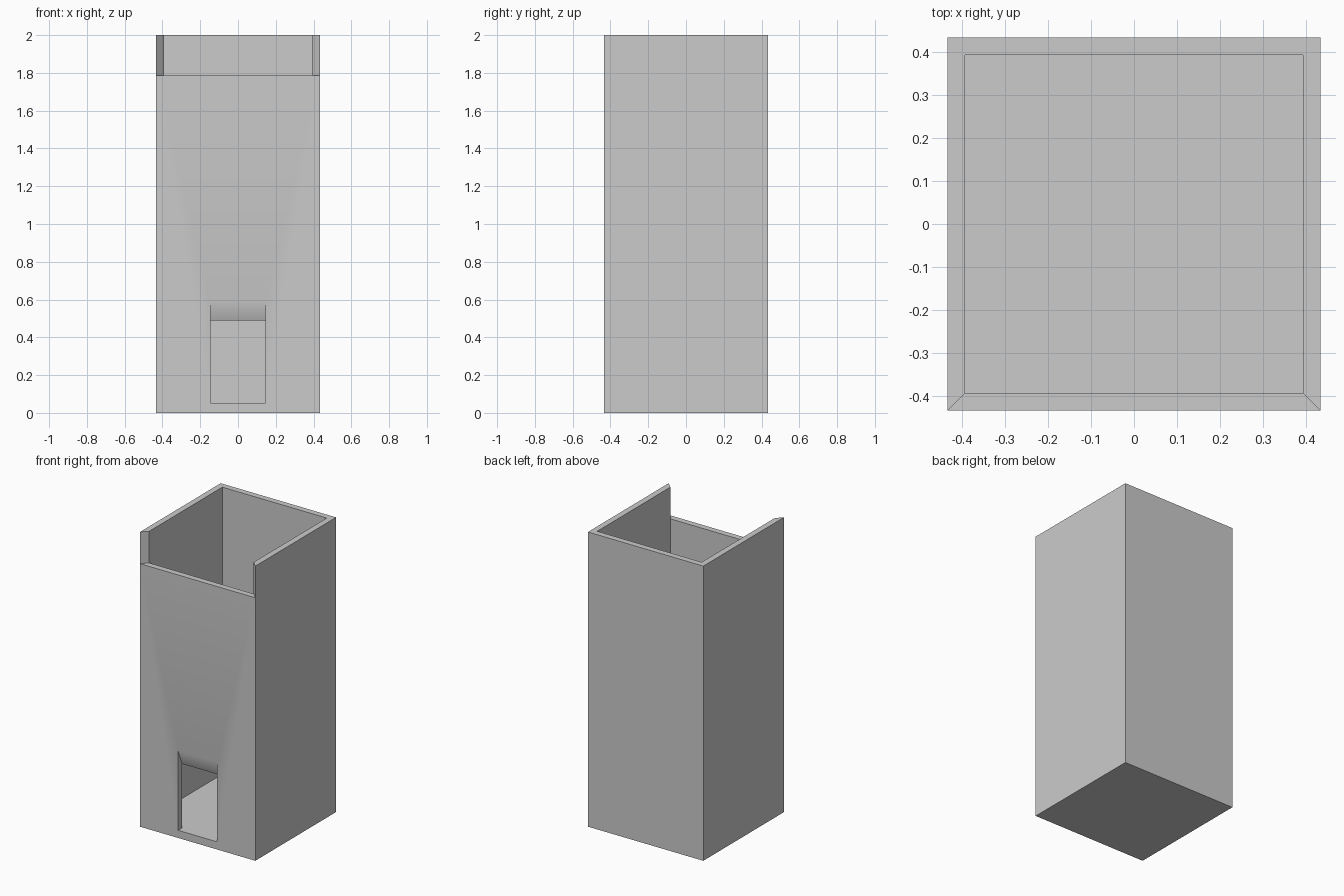
import bpy
import bmesh

cube = bpy.data.objects.get("Cube")
if cube:
    bpy.data.objects.remove(cube, do_unlink=True)

OUT, INN = 0.433, 0.392            # half widths outside and inside
TOP, FRONT_TOP, FLOOR = 2.0, 1.785, 0.052
DOOR = 0.146                       # half width of the doorway
DOOR_OUT, DOOR_IN = 0.59, 0.488    # doorway height outside and inside

grey = bpy.data.materials.new("plain grey")
grey.use_nodes = True
colour = (0.6, 0.6, 0.6, 1)
grey.diffuse_color = colour
grey.node_tree.nodes["Principled BSDF"].inputs["Base Color"].default_value = colour

bm = bmesh.new()


def face(*points):
    bm.faces.new([bm.verts.new(p) for p in points])


def ring(r, z):
    return [(-r, -r, z), (r, -r, z), (r, r, z), (-r, r, z)]


def front_panel(r, bottom, door_top):
    """Front wall skin with the doorway left open."""
    def rect(x0, x1, z0, z1):
        if z1 > z0:
            face((x0, -r, z0), (x1, -r, z0), (x1, -r, z1), (x0, -r, z1))
    rect(-DOOR, DOOR, bottom, FLOOR)
    rect(-DOOR, DOOR, door_top, FRONT_TOP)
    for s in (-1, 1):
        face((s * r, -r, bottom), (s * DOOR, -r, bottom), (s * DOOR, -r, FLOOR),
             (s * DOOR, -r, door_top), (s * DOOR, -r, FRONT_TOP), (s * r, -r, FRONT_TOP))


# Underside and inner floor
face(*ring(OUT, 0))
face(*ring(INN, FLOOR))

# Side and back walls, outside and inside
for r, bottom in ((OUT, 0), (INN, FLOOR)):
    low, high = ring(r, bottom), ring(r, TOP)
    for a, b in ((1, 2), (2, 3), (3, 0)):
        face(low[a], low[b], high[b], high[a])
    front_panel(r, bottom, DOOR_OUT if r == OUT else DOOR_IN)

# Rim on the three tall walls and on the lower front wall
for a, b, z in ((1, 2, TOP), (2, 3, TOP), (3, 0, TOP), (0, 1, FRONT_TOP)):
    o, i = ring(OUT, z), ring(INN, z)
    face(o[a], o[b], i[b], i[a])

# Mitred ends of the side walls above the front, and doorway jambs
for s in (-1, 1):
    face((s * OUT, -OUT, FRONT_TOP), (s * INN, -INN, FRONT_TOP),
         (s * INN, -INN, TOP), (s * OUT, -OUT, TOP))
    face((s * DOOR, -OUT, FLOOR), (s * DOOR, -INN, FLOOR),
         (s * DOOR, -INN, DOOR_IN), (s * DOOR, -OUT, DOOR_OUT))

# Doorway sill and sloping lintel
for z_out, z_in in ((FLOOR, FLOOR), (DOOR_OUT, DOOR_IN)):
    face((-DOOR, -OUT, z_out), (DOOR, -OUT, z_out), (DOOR, -INN, z_in), (-DOOR, -INN, z_in))

bmesh.ops.remove_doubles(bm, verts=bm.verts, dist=0.0005)
bmesh.ops.recalc_face_normals(bm, faces=bm.faces)
mesh = bpy.data.meshes.new("open_box")
bm.to_mesh(mesh)
bm.free()
mesh.materials.append(grey)
box = bpy.data.objects.new("open_box", mesh)
bpy.context.collection.objects.link(box)

bpy.ops.object.select_all(action="DESELECT")
box.select_set(True)
bpy.context.view_layer.objects.active = box
bpy.ops.object.shade_smooth_by_angle(angle=0.5236)
